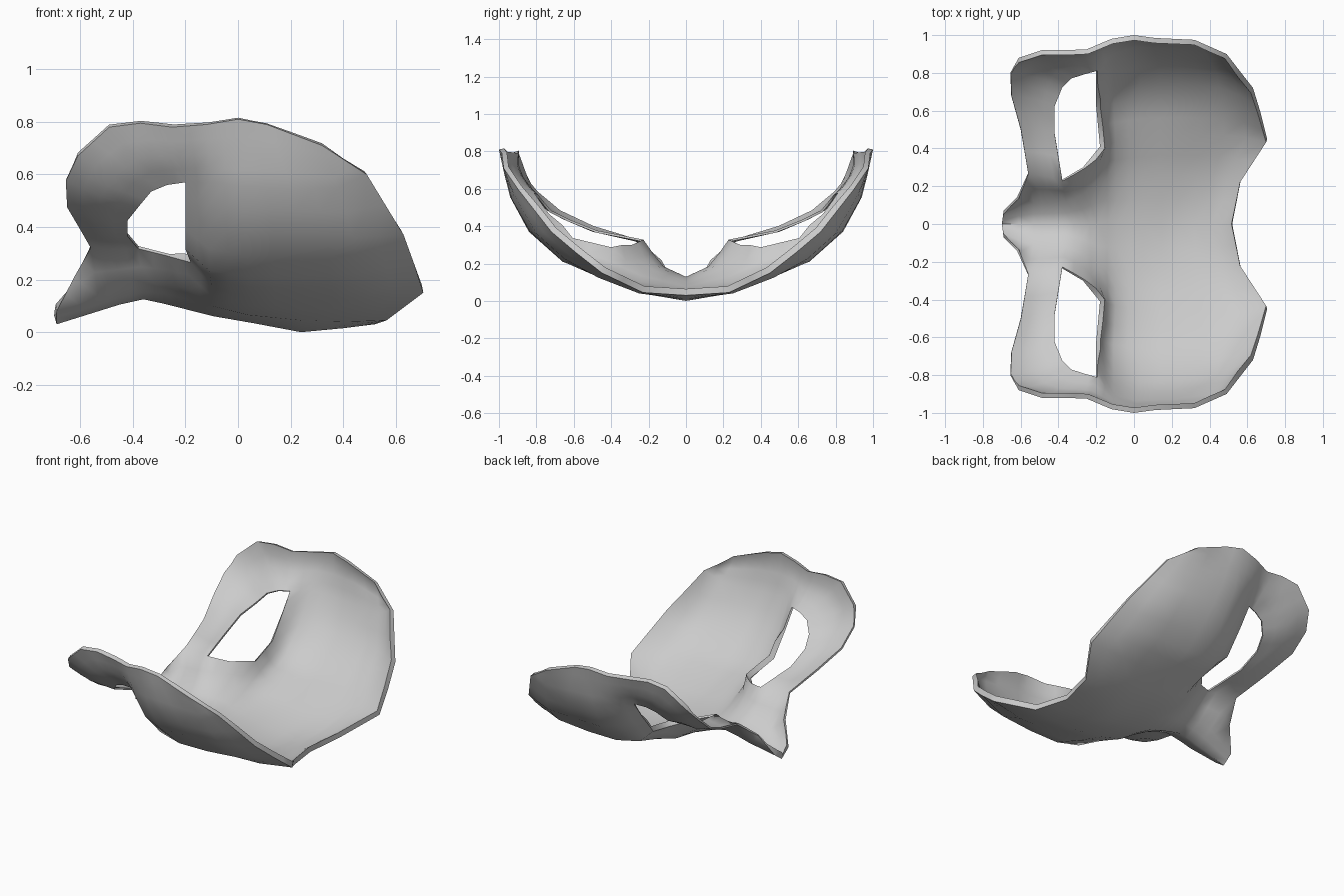
import bpy, bmesh

cube = bpy.data.objects.get("Cube")
if cube:
    bpy.data.objects.remove(cube, do_unlink=True)

LIP = 0.035   # wall thickness at the open rim
CORE = 0.004  # wall thickness away from the rim

# Broad side blade: cross-sections from the midline up to the crest
blade = [
    [(-.19, 0, .085), (-.09, 0, .06), (.06, 0, .034), (.24, 0, 0), (.40, 0, .015), (.52, 0, .03)],
    [(-.19, .24, .165), (-.10, .245, .10), (.04, .25, .065), (.24, .26, .045), (.42, .25, .04), (.565, .23, .045)],
    [(-.18, .41, .265), (-.10, .435, .17), (.04, .46, .133), (.24, .47, .128), (.48, .47, .125), (.705, .45, .15)],
    [(-.20, .62, .315), (-.11, .64, .235), (.04, .66, .21), (.24, .66, .212), (.46, .65, .225), (.67, .59, .26)],
    [(-.20, .74, .46), (-.11, .80, .40), (.03, .84, .37), (.24, .835, .372), (.44, .80, .36), (.63, .72, .37)],
    [(-.20, .82, .57), (-.11, .905, .575), (.01, .94, .555), (.20, .932, .545), (.38, .91, .55), (.49, .90, .60)],
    [(-.225, .885, .67), (-.11, .95, .68), (.01, .972, .68), (.16, .965, .67), (.35, .945, .63), (.49, .90, .60)],
    [(-.25, .925, .78), (-.12, .98, .79), (0, 1.0, .81), (.11, .985, .79), (.32, .975, .71), (.49, .90, .60)],
]

# Front bridge between the two openings
bridge = [
    [(-.19, 0, .085), (-.28, 0, .108), (-.36, 0, .125), (-.45, 0, .105), (-.53, 0, .08), (-.69, 0, .03)],
    [(-.19, .24, .165), (-.27, .16, .185), (-.36, .12, .18), (-.45, .115, .16), (-.53, .11, .135), (-.69, .07, .08)],
    [(-.18, .41, .265), (-.27, .30, .29), (-.38, .235, .318), (-.47, .255, .315), (-.56, .27, .32), (-.62, .14, .215)],
]

# Arched band around each opening: inner edge, bulging middle, outer edge
arch = [
    [(-.38, .235, .318), (-.42, .48, .365), (-.42, .63, .425), (-.38, .73, .475),
     (-.33, .78, .535), (-.27, .80, .56), (-.20, .82, .57), (-.20, .82, .57)],
    [(-.47, .255, .315), (-.51, .50, .37), (-.535, .665, .44), (-.52, .78, .515),
     (-.475, .845, .595), (-.385, .875, .66), (-.29, .88, .67), (-.225, .885, .67)],
    [(-.56, .27, .32), (-.60, .50, .39), (-.65, .68, .475), (-.655, .80, .575),
     (-.61, .88, .67), (-.49, .92, .78), (-.37, .92, .795), (-.25, .925, .78)],
]

bm = bmesh.new()
shared = {}


def vert(co, side):
    """Return the vertex at this point, so neighbouring patches are welded."""
    key = (co[0], co[1] * side + 0.0, co[2])
    if key not in shared:
        shared[key] = bm.verts.new(key)
    return shared[key]


def patch(rows, side):
    """Skin a grid of points with quads, or triangles where points meet."""
    for a, b in zip(rows, rows[1:]):
        for i in range(len(a) - 1):
            ring = [vert(p, side) for p in (a[i], a[i + 1], b[i + 1], b[i])]
            ring = list(dict.fromkeys(ring))
            if len(ring) > 2:
                bm.faces.new(ring)


def wall(v):
    """Thickness at a vertex: full on the blade rim, slim on the arches."""
    x, y = v.co.x, abs(v.co.y)
    if not v.is_boundary:
        return CORE
    if y > .85:
        return LIP * .8
    slim = -.66 < x < -.25 or (x < -.25 and y > .2) or (x < -.15 and y > .7)
    return LIP * (.35 if slim else 1)


for side in (1, -1):
    for rows in (blade, bridge, arch):
        patch(rows, side)

# Halve the grid so the rim tapers over a short distance
bmesh.ops.subdivide_edges(bm, edges=bm.edges[:], cuts=1, use_grid_fill=True)

# Turn the surface normals to the hollow side
bmesh.ops.recalc_face_normals(bm, faces=bm.faces[:])
bm.normal_update()
if min(bm.verts, key=lambda v: v.co.z).normal.z < 0:
    bmesh.ops.reverse_faces(bm, faces=bm.faces[:])
    bm.normal_update()

# Add the inner skin and join both skins along the open rim
rim = [e for e in bm.edges if e.is_boundary]
outer = bm.faces[:]
inner_co = {v: v.co + v.normal * wall(v) for v in bm.verts}
inner = {v: bm.verts.new(co) for v, co in inner_co.items()}
for e in rim:
    a, b = e.verts
    bm.faces.new((a, b, inner[b], inner[a]))
for f in outer:
    bm.faces.new([inner[v] for v in f.verts])
bmesh.ops.recalc_face_normals(bm, faces=bm.faces[:])

mesh = bpy.data.meshes.new("basin_shell")
bm.to_mesh(mesh)
bm.free()
shell = bpy.data.objects.new("basin_shell", mesh)
bpy.context.collection.objects.link(shell)

# Plain grey finish
grey = bpy.data.materials.new("light_grey")
grey.use_nodes = True
colour = (.6, .6, .6, 1)
grey.diffuse_color = colour
grey.node_tree.nodes["Principled BSDF"].inputs["Base Color"].default_value = colour
mesh.materials.append(grey)

bpy.ops.object.select_all(action="DESELECT")
shell.select_set(True)
bpy.context.view_layer.objects.active = shell
bpy.ops.object.shade_smooth_by_angle(angle=1.05)
